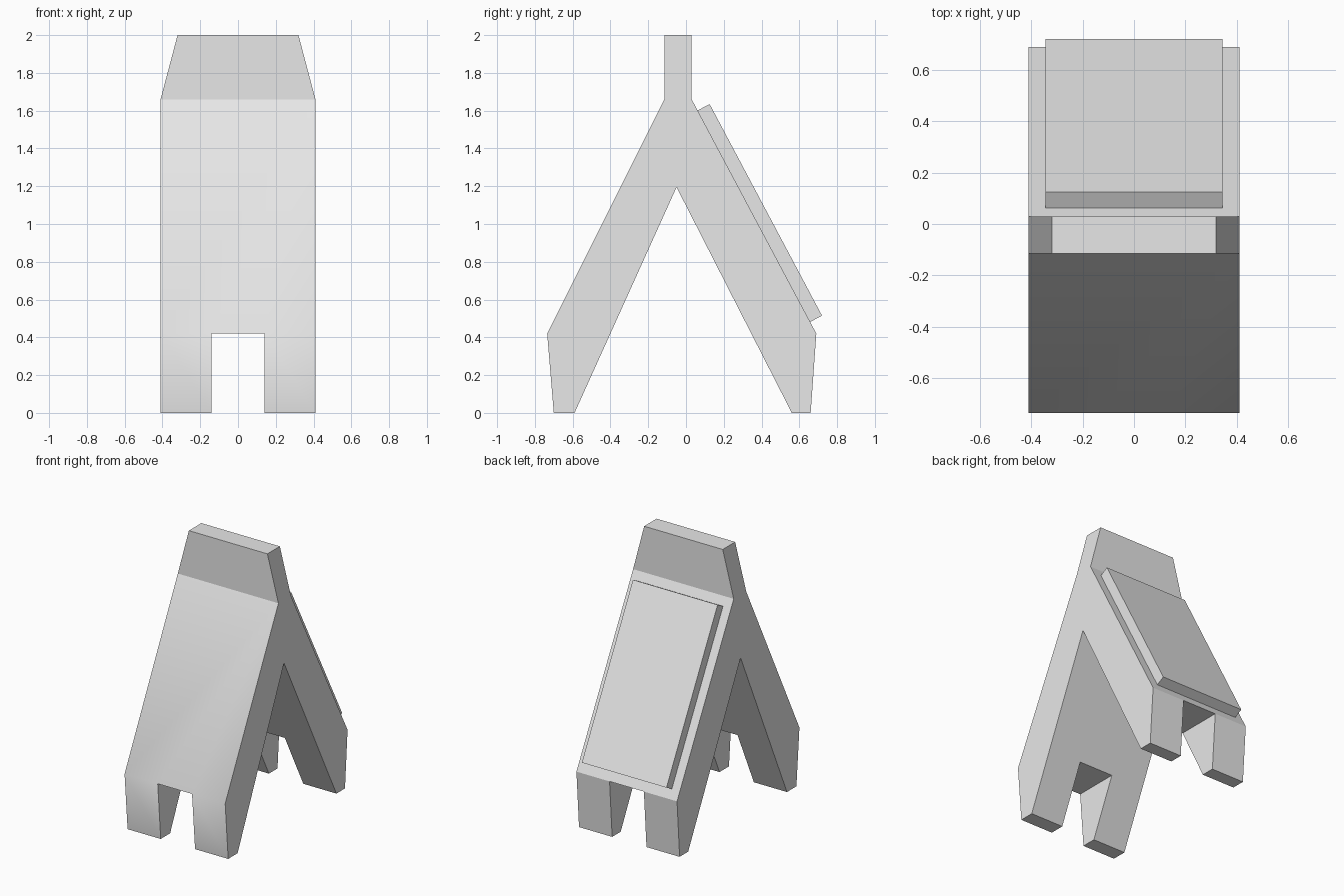
import bpy, bmesh, math

if "Cube" in bpy.data.objects:
    bpy.data.objects.remove(bpy.data.objects["Cube"], do_unlink=True)

grey = bpy.data.materials.new("light grey")
grey.use_nodes = True
colour = (0.8, 0.8, 0.8, 1)
grey.diffuse_color = colour
grey.node_tree.nodes["Principled BSDF"].inputs["Base Color"].default_value = colour


def prism(name, profile, half_width):
    """Extrude a (y, z) profile across x, centred on x = 0."""
    bm = bmesh.new()
    face = bm.faces.new([bm.verts.new((-half_width, y, z)) for y, z in profile])
    out = bmesh.ops.extrude_face_region(bm, geom=[face])
    moved = [v for v in out["geom"] if isinstance(v, bmesh.types.BMVert)]
    bmesh.ops.translate(bm, verts=moved, vec=(2 * half_width, 0, 0))
    bmesh.ops.recalc_face_normals(bm, faces=bm.faces)
    mesh = bpy.data.meshes.new(name)
    bm.to_mesh(mesh)
    bm.free()
    mesh.materials.append(grey)
    obj = bpy.data.objects.new(name, mesh)
    bpy.context.collection.objects.link(obj)
    return obj


# Folding frame: two sloping boards meeting under an upright header
KNEE, SHOULDER, TOP = 0.42, 1.66, 2.0
frame = prism("folding_frame", [
    (-0.70, 0), (-0.59, 0), (-0.05, 1.195), (0.56, 0), (0.66, 0), (0.69, KNEE),
    (0.03, SHOULDER), (0.03, TOP), (-0.115, TOP), (-0.115, SHOULDER), (-0.735, KNEE)], 0.41)

# Header narrows toward the top
for v in frame.data.vertices:
    if v.co.z > TOP - 0.01:
        v.co.x *= 0.32 / 0.41

# Notch between the feet, through both boards
cutter = prism("notch_cutter", [(-1, -0.2), (1, -0.2), (1, KNEE), (-1, KNEE)], 0.14)
cutter.hide_render = True
notch = frame.modifiers.new("notch", "BOOLEAN")
notch.operation, notch.solver, notch.object = "DIFFERENCE", "EXACT", cutter
bpy.context.view_layer.objects.active = frame
bpy.ops.object.modifier_apply(modifier="notch")
bpy.data.objects.remove(cutter, do_unlink=True)

# Soft shading over the front knee, crisp edges elsewhere
bm = bmesh.new()
bm.from_mesh(frame.data)
for f in bm.faces:
    f.smooth = True
for e in bm.edges:
    knee = all(abs(v.co.z - KNEE) < 0.01 and v.co.y < -0.7 for v in e.verts)
    bend = e.calc_face_angle(math.pi)
    e.smooth = bend < 0.01 or (knee and bend < math.radians(40))
bm.to_mesh(frame.data)
bm.free()

# Display panel fixed to the back slope
prism("back_panel", [(0.06, 1.60), (0.655, 0.48), (0.72, 0.515), (0.125, 1.635)], 0.345)
